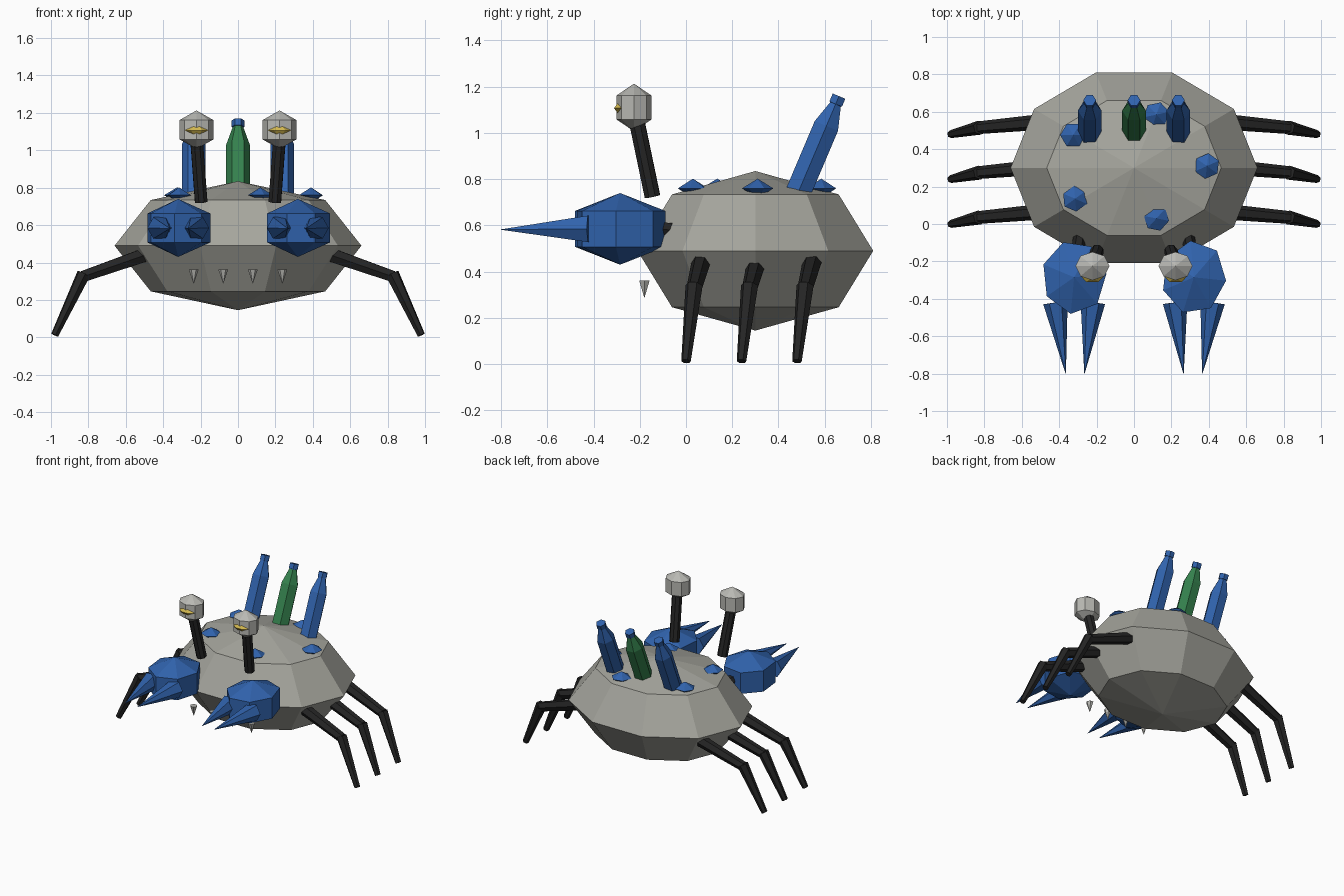
import bpy, bmesh, math
from mathutils import Vector, Matrix

cube = bpy.data.objects.get("Cube")
if cube:
    bpy.data.objects.remove(cube)


def material(name, rgb):
    m = bpy.data.materials.new(name)
    m.use_nodes = True
    m.diffuse_color = (*rgb, 1)
    m.node_tree.nodes["Principled BSDF"].inputs["Base Color"].default_value = (*rgb, 1)
    return m


SHELL = material("shell grey", (0.38, 0.38, 0.34))
EYE = material("eye pale grey", (0.48, 0.48, 0.45))
BLUE = material("blue", (0.03, 0.125, 0.42))
GREEN = material("bottle green", (0.035, 0.22, 0.075))
YELLOW = material("yellow", (0.65, 0.48, 0.08))
BLACK = material("leg black", (0.018, 0.018, 0.018))


def lathe(name, profile, sides, matrix, mats, rule=None):
    """Turn a (radius, height) profile around z, then place it with a matrix."""
    bm = bmesh.new()
    rings = []
    for r, h in profile:
        if r == 0:
            rings.append([bm.verts.new((0, 0, h))])
        else:
            turns = [2 * math.pi * i / sides for i in range(sides)]
            rings.append([bm.verts.new((r * math.cos(a), r * math.sin(a), h)) for a in turns])
    for low, high in zip(rings, rings[1:]):
        for i in range(sides):
            j = (i + 1) % sides
            loop = [low[i % len(low)], low[j % len(low)], high[j % len(high)], high[i % len(high)]]
            bm.faces.new(list(dict.fromkeys(loop)))
    for ring in (rings[0], rings[-1]):
        if len(ring) > 1:
            bm.faces.new(ring)
    if rule:
        for f in bm.faces:
            f.material_index = rule(f.calc_center_median())
    bm.transform(matrix)
    bmesh.ops.recalc_face_normals(bm, faces=bm.faces)
    mesh = bpy.data.meshes.new(name)
    bm.to_mesh(mesh)
    bm.free()
    for m in mats:
        mesh.materials.append(m)
    obj = bpy.data.objects.new(name, mesh)
    bpy.context.scene.collection.objects.link(obj)
    return obj


def ball(name, centre, size, sides, rings, mat, turn=0):
    steps = [math.pi * i / rings for i in range(1, rings)]
    profile = [(0, -1)] + [(math.sin(a), -math.cos(a)) for a in steps] + [(0, 1)]
    place = (Matrix.Translation(centre) @ Matrix.Rotation(math.radians(turn), 4, "Z")
             @ Matrix.Diagonal((*size, 1)))
    return lathe(name, profile, sides, place, [mat])


def rod(name, start, end, r1, r2, sides, mat):
    a, b = Vector(start), Vector(end)
    place = Matrix.Translation(a) @ (b - a).to_track_quat("Z", "Y").to_matrix().to_4x4()
    length = (b - a).length
    return lathe(name, [(r1, 0), (r2, length)], sides, place, [mat])


# Shell
ball("shell", (0, 0.3, 0.49), (0.66, 0.536, 0.345), 10, 4, SHELL)

# Paired limbs, claws and eyes
for side, s in (("left", 1), ("right", -1)):
    for k, pos in enumerate(("front", "middle", "back")):
        y = 0.24 * k
        knee = (s * 0.83, y + 0.035, 0.325)
        rod(f"{side}_{pos}_upper_leg", (s * 0.5, y + 0.065, 0.44), knee, 0.042, 0.034, 6, BLACK)
        rod(f"{side}_{pos}_lower_leg", (s * 0.825, y + 0.035, 0.34), (s * 0.98, y, 0.012),
            0.038, 0.021, 6, BLACK)

    rod(f"{side}_arm", (s * 0.27, 0.06, 0.57), (s * 0.31, -0.2, 0.59), 0.035, 0.035, 6, BLACK)
    ball(f"{side}_claw", (s * 0.32, -0.285, 0.585), (0.2, 0.228, 0.155), 7, 3, BLUE, -6 * s)
    for part, x, tip in (("outer", 0.42, 0.365), ("inner", 0.22, 0.265)):
        rod(f"{side}_{part}_pincer", (s * x, -0.42, 0.585), (s * tip, -0.8, 0.582),
            0.066, 0.001, 6, BLUE)

    rod(f"{side}_eye_stalk", (s * 0.197, -0.145, 0.725), (s * 0.222, -0.215, 1.06),
        0.036, 0.036, 8, BLACK)
    ball(f"{side}_eye", (s * 0.222, -0.225, 1.11), (0.105, 0.088, 0.103), 8, 3, EYE)
    ball(f"{side}_pupil", (s * 0.222, -0.28, 1.107), (0.062, 0.036, 0.042), 6, 2, YELLOW)

# Teeth
for i in range(4):
    x = -0.237 + 0.158 * i
    rod(f"tooth_{i + 1}", (x, -0.18, 0.362), (x, -0.18, 0.288), 0.026, 0.001, 6, EYE)

# Bottles leaning backwards, with blue caps
bottle = [(0.063, -0.06), (0.063, 0.3), (0.029, 0.4), (0.029, 0.402), (0.034, 0.403), (0.034, 0.44)]
lean = Matrix.Rotation(math.radians(-23), 4, "X")
for name, x, mat in (("left", 0.237, BLUE), ("middle", 0, GREEN), ("right", -0.237, BLUE)):
    lathe(f"{name}_bottle", bottle, 6, Matrix.Translation((x, 0.49, 0.754)) @ lean,
          [mat, BLUE], lambda c: int(c.z > 0.4))

# Barnacles on the shell
spots = [(-0.325, 0.475), (0.12, 0.585), (0.39, 0.31), (-0.315, 0.135), (0.12, 0.03)]
for i, (x, y) in enumerate(spots):
    ball(f"barnacle_{i + 1}", (x, y, 0.76), (0.07, 0.068, 0.042), 6, 2, BLUE, 12 * i)
